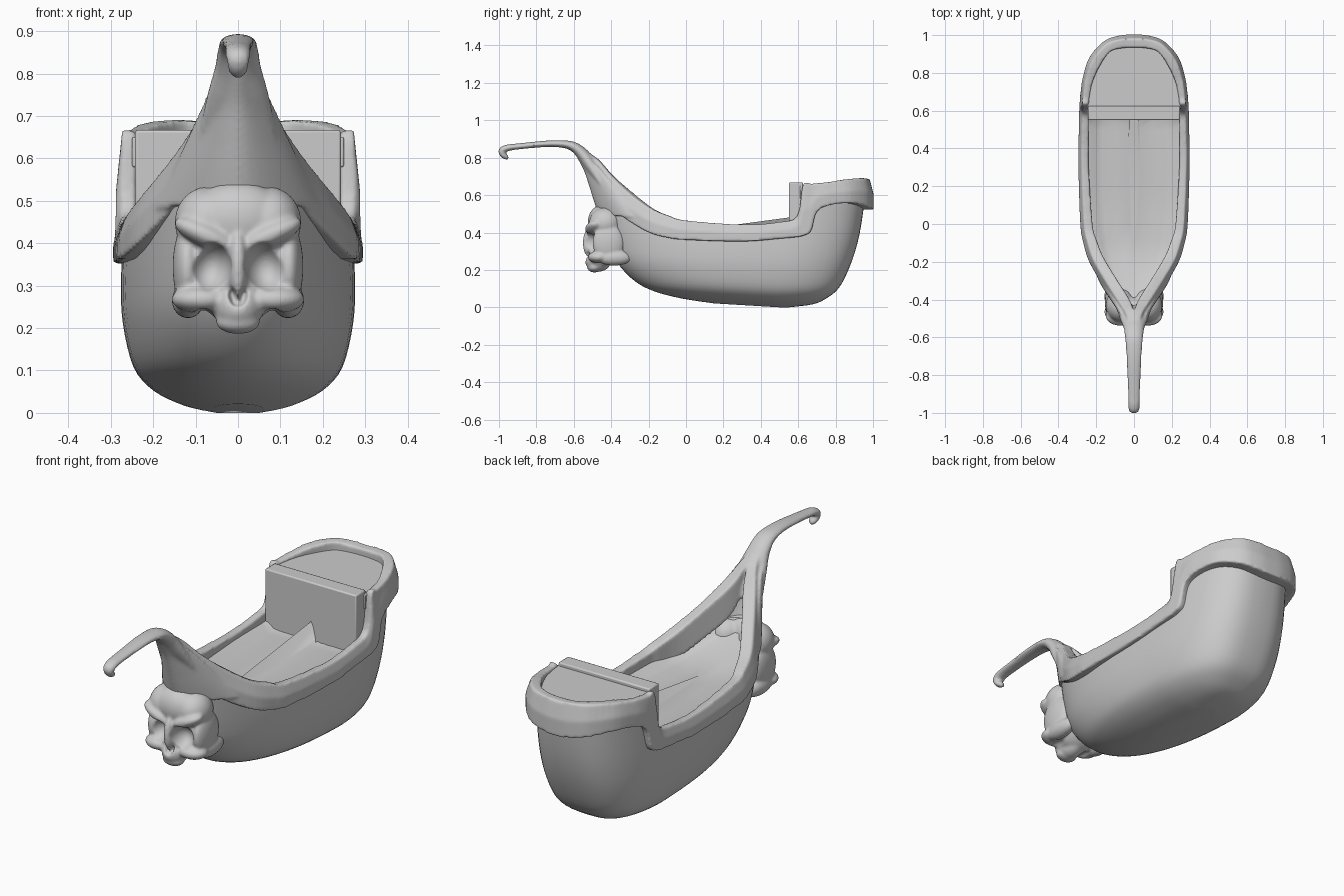
import bpy, bmesh
from math import sin, cos, pi, hypot
from mathutils import Matrix

if "Cube" in bpy.data.objects:
    bpy.data.objects.remove(bpy.data.objects["Cube"])


def catmull(rows, k):
    """Smoothly interpolate a list of tuples, k steps per span."""
    out = []
    for i in range(len(rows) - 1):
        p = [rows[max(0, min(len(rows) - 1, i + d))] for d in (-1, 0, 1, 2)]
        for s in range(k):
            t = s / k
            out.append(tuple(b + .5 * t * (c - a + t * (2*a - 5*b + 4*c - d + t * (3*(b - c) + d - a)))
                             for a, b, c, d in zip(*p)))
    return out + [rows[-1]]


def lerp_table(tab, y):
    for (a, za), (b, zb) in zip(tab, tab[1:]):
        if y <= b:
            t = max(0, (y - a) / (b - a))
            return za + (zb - za) * t * t * (3 - 2 * t)
    return tab[-1][1]


def finish(name, bm, angle=40):
    bmesh.ops.recalc_face_normals(bm, faces=bm.faces)
    me = bpy.data.meshes.new(name)
    bm.to_mesh(me)
    bm.free()
    ob = bpy.data.objects.new(name, me)
    bpy.context.collection.objects.link(ob)
    bpy.ops.object.select_all(action='DESELECT')
    ob.select_set(True)
    bpy.context.view_layer.objects.active = ob
    bpy.ops.object.shade_smooth_by_angle(angle=angle * pi / 180)
    return ob


def loft(name, rings, closed=True):
    bm = bmesh.new()
    vs = [[bm.verts.new(p) for p in r] for r in rings]
    n = len(rings[0])
    for a, b in zip(vs, vs[1:]):
        for i in range(n if closed else n - 1):
            j = (i + 1) % n
            bm.faces.new((a[i], a[j], b[j], b[i]))
    if closed:
        bm.faces.new(vs[0])
        bm.faces.new(vs[-1])
    return finish(name, bm)


def bevel(ob, width):
    m = ob.modifiers.new("bevel", 'BEVEL')
    m.width, m.segments, m.angle_limit = width, 2, .6


def remesh(ob, size):
    m = ob.modifiers.new("fuse", 'REMESH')
    m.mode, m.voxel_size, m.use_smooth_shade = 'VOXEL', size, True


def soften(ob, n):
    m = ob.modifiers.new("soften", 'SMOOTH')
    m.factor, m.iterations = .5, n


# Hull: stacked plan outlines, outside going up then in to the floor just under the rim
TOP = [(-.5, .55), (-.1, .42), (.1, .41), (.56, .415), (.73, .57), (1, .57)]


def hull_ring(f, yf, yb, w):
    ym, pts = yf + (yb - yf) * .57, []
    for i in range(64):
        a = 2 * pi * i / 64
        e = 2 / 2.15 if cos(a) < 0 else 2 / 2.9
        c, s = abs(cos(a)) ** e, abs(sin(a)) ** e
        y = ym - (ym - yf) * c if cos(a) < 0 else ym + (yb - ym) * c
        z = f * (.42 + (lerp_table(TOP, y) - .42) * f ** 2)
        z += (1 - f) * .03 * min(1.4, max(0, (.5 - y) / .5))
        pts.append((w * s * (1 if sin(a) > 0 else -1), y, max(0, z)))
    return pts


outer = [(0, .15, .55, .06), (.04, -.02, .68, .13), (.12, -.17, .755, .2), (.25, -.27, .82, .247),
         (.5, -.37, .88, .272), (.75, -.42, .925, .276), (1, -.455, .955, .27)]
inner = [(1, -.43, .9, .235), (.945, -.41, .87, .2), (.935, -.36, .85, .17), (.93, -.25, .8, .1),
         (.93, -.1, .7, .03)]
loft("hull", [hull_ring(*r) for r in catmull(outer, 4) + inner])

# Rim: outer x, y, inner x, y, top z, bottom z from the bow round the stern and back
half = [(.03, -.545, .002, -.53, .84, .79), (.062, -.475, .004, -.455, .785, .68),
        (.11, -.41, .03, -.39, .71, .56), (.168, -.32, .10, -.28, .615, .47),
        (.237, -.2, .165, -.17, .53, .40), (.268, -.1, .2, -.08, .49, .372), (.284, 0, .22, 0, .465, .361),
        (.294, .3, .24, .3, .443, .352), (.292, .5, .24, .5, .457, .367),
        (.29, .595, .24, .595, .49, .376), (.288, .625, .24, .625, .655, .383),
        (.286, .67, .237, .665, .661, .408), (.282, .70, .233, .69, .664, .51), (.272, .77, .22, .75, .67, .546),
        (.237, .88, .185, .83, .685, .558), (.16, .967, .13, .91, .692, .543), (.08, .997, .07, .93, .688, .528)]
path = half + [(0, 1.003, 0, .935, .685, .523)] + [(-r[0], r[1], -r[2]) + r[3:] for r in reversed(half)]
rings = []
for xo, yo, xi, yi, zt, zb in catmull(path, 4):
    mx, my, mz = xo + (xi - xo) * .3, yo + (yi - yo) * .3, (zt + zb) / 2
    rings.append([(xo, yo, zb), (xo, yo, mz), (mx, my, zt), (xi, yi, zt - .004), (xi, yi, zb)])
rim = loft("rim", rings)

# Prow shell: centre y, z and side edge x, y, z tucked into the rim
rows = [(-.565, .80, .03, -.535, .81), (-.53, .73, .06, -.465, .745), (-.503, .65, .10, -.395, .655),
        (-.478, .57, .145, -.32, .555), (-.455, .50, .19, -.24, .475)]
shell = []
for yc, zc, x, y, z in catmull(rows, 5):
    strip = []
    for i in range(25):
        a = pi / 2 * (i / 12 - 1)
        k = .5 * (1 - cos(a)) + .5 * (hypot(sin(a), .25) - .25) / (hypot(1, .25) - .25)
        strip.append((x * sin(a), yc + (y - yc) * k, zc + (z - zc) * k))
    shell.append(strip)
prow = loft("prow_shell", shell, closed=False)
m = prow.modifiers.new("thickness", 'SOLIDIFY')
m.thickness, m.offset = .03, 0
bpy.ops.object.modifier_apply(modifier=m.name)

# Prow hook: y, z, half width, half thickness
hook = catmull([(-.948, .803, .008, .006), (-.957, .802, .018, .013), (-.977, .815, .024, .017),
                (-.983, .838, .028, .019), (-.955, .852, .03, .018), (-.9, .86, .032, .016),
                (-.75, .874, .038, .017), (-.66, .873, .043, .02), (-.6, .858, .048, .026), (-.55, .815, .055, .034),
                (-.505, .75, .073, .036), (-.465, .68, .088, .026), (-.44, .63, .095, .012)], 5)
rings = []
for i, (y, z, w, t) in enumerate(hook):
    a, b = hook[max(0, i - 1)], hook[min(len(hook) - 1, i + 1)]
    dy, dz = b[0] - a[0], b[1] - a[1]
    d = hypot(dy, dz)
    rings.append([(w * cos(u), y - dz / d * t * sin(u), z + dy / d * t * sin(u))
                  for u in [2 * pi * k / 20 for k in range(20)]])
hook = loft("prow_hook", rings)

# Fuse rim, prow shell and hook into one softly carved piece
for ob in (prow, hook, rim):
    ob.select_set(True)
bpy.context.view_layer.objects.active = rim
bpy.ops.object.join()
rim.name = "rim_and_prow"
remesh(rim, .007)
soften(rim, 5)

# Seat board and stern deck
bm = bmesh.new()
bmesh.ops.create_cube(bm, size=1, matrix=Matrix.Translation((0, .588, .517)) @ Matrix.Diagonal((.485, .075, .30, 1)))
bevel(finish("seat_board", bm), .006)
side = [(.25, .61), (.245, .72), (.215, .82), (.15, .92), (.06, .955)]
plan = side + [(-x, y) for x, y in reversed(side)]
bevel(loft("stern_deck", [[(x, y, z) for x, y in plan] for z in (.58, .65)]), .004)


# Skull figurehead: blobs fused together, sockets cut out, then smoothed
def blobs(name, items):
    bm = bmesh.new()
    for loc, size, tilt, both in items:
        for s in ((1, -1) if both else (1,)):
            mat = (Matrix.Translation((loc[0] * s, loc[1], loc[2])) @ Matrix.Rotation(-tilt * s, 4, 'Y')
                   @ Matrix.Diagonal((*size, 1)))
            bmesh.ops.create_icosphere(bm, subdivisions=4, radius=1, matrix=mat)
    return finish(name, bm, 180)


skull = blobs("skull", [
    ((0, -.455, .455), (.115, .07, .09), 0, False),        # cranium
    ((.072, -.43, .45), (.077, .088, .083), 0, True),      # temples
    ((.072, -.487, .418), (.085, .052, .03), .42, True),   # brows
    ((0, -.44, .335), (.135, .08, .12), 0, False),         # face
    ((0, -.51, .345), (.024, .042, .085), 0, False),       # nose bridge
    ((.12, -.415, .345), (.034, .085, .10), 0, True),      # socket rims
    ((.085, -.465, .268), (.072, .06, .034), 0, True),     # cheekbones
    ((.118, -.385, .265), (.038, .095, .042), 0, True),    # cheek corners
    ((0, -.47, .25), (.06, .07, .06), 0, False),           # upper jaw
    ((0, -.49, .214), (.052, .038, .028), 0, False)])      # teeth
cutter = blobs("socket_cutter", [
    ((.066, -.545, .342), (.051, .085, .061), .25, True),  # eyes
    ((.012, -.55, .275), (.012, .05, .028), -.35, True),   # nostrils
    ((.082, -.48, .212), (.028, .10, .036), 0, True)])     # gaps beside the teeth
cutter.hide_render = True
cutter.hide_set(True)
remesh(skull, .006)
m = skull.modifiers.new("sockets", 'BOOLEAN')
m.operation, m.object, m.solver = 'DIFFERENCE', cutter, 'EXACT'
m.use_self = True
remesh(skull, .005)
soften(skull, 8)
